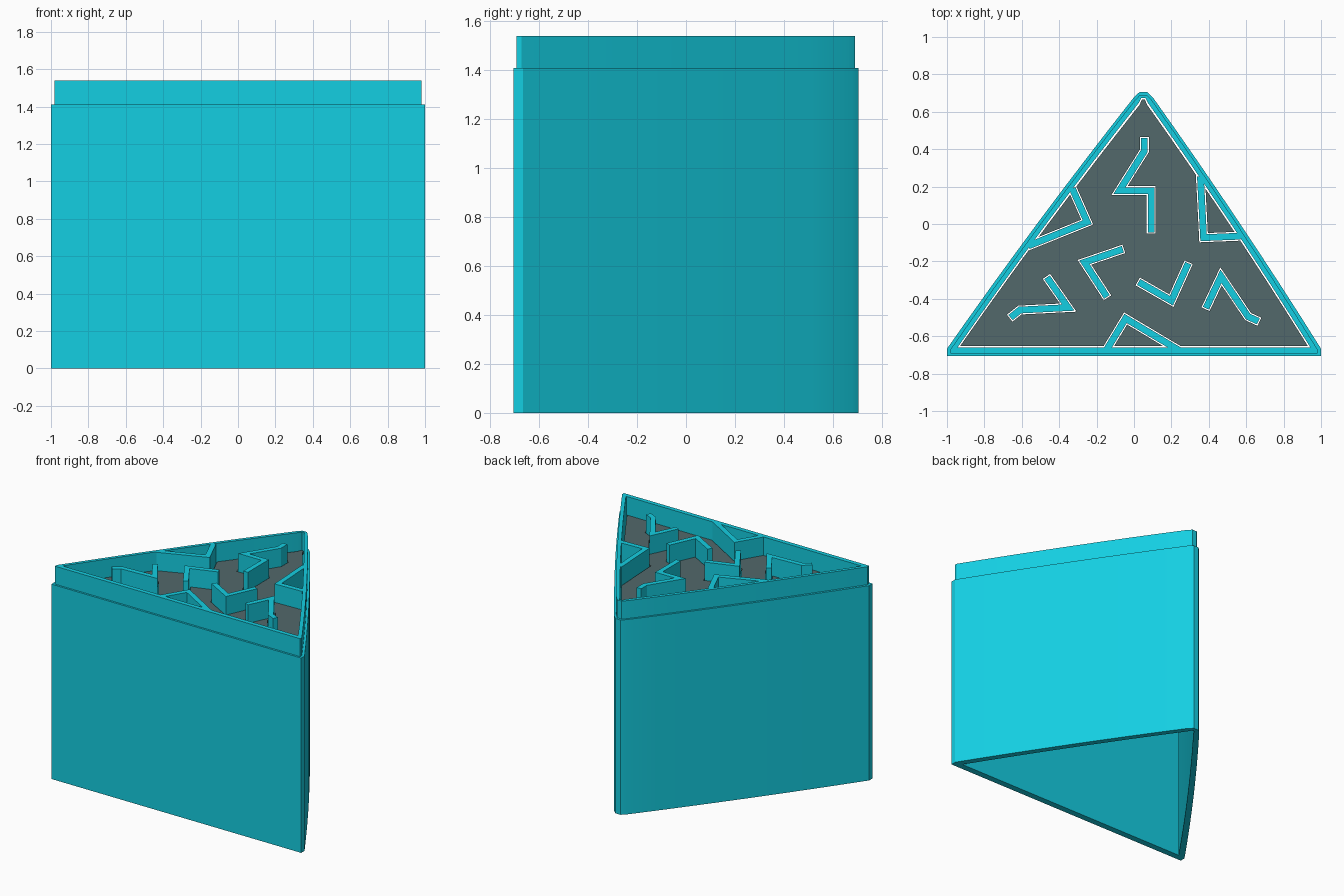
import bpy, bmesh, math
from mathutils import Vector

if "Cube" in bpy.data.objects:
    bpy.data.objects.remove(bpy.data.objects["Cube"])

LIP_Z, TOP_Z = 1.41, 1.54


def material(name, rgb):
    m = bpy.data.materials.new(name)
    m.diffuse_color = (*rgb, 1)
    m.use_nodes = True
    m.node_tree.nodes["Principled BSDF"].inputs["Base Color"].default_value = m.diffuse_color
    return m


CYAN = material("cyan", (0.007, 0.62, 0.76))
SLATE = material("slate", (0.085, 0.14, 0.145))


def make(name, bm, mat):
    bmesh.ops.recalc_face_normals(bm, faces=bm.faces)
    me = bpy.data.meshes.new(name)
    bm.to_mesh(me)
    bm.free()
    ob = bpy.data.objects.new(name, me)
    bpy.context.collection.objects.link(ob)
    me.materials.append(mat)
    return ob


def activate(ob):
    bpy.ops.object.select_all(action='DESELECT')
    ob.select_set(True)
    bpy.context.view_layer.objects.active = ob


def bulge(a, b, sag=0.012, n=8):
    """Points from a to b, bowed slightly outwards (right of travel)."""
    a, b = Vector(a), Vector(b)
    d = (b - a).normalized()
    out = Vector((d.y, -d.x))
    return [a.lerp(b, i / n) + out * sag * 4 * (i / n) * (1 - i / n) for i in range(n + 1)]


def profile(xc, yb, ys, w, ya):
    """Triangle with clipped base corners, bowed sides and a rounded tip."""
    cx, sh = 0.05, ya - 0.028
    return ([Vector((-xc, yb)), Vector((xc, yb))]
            + bulge((xc, ys), (cx + w, sh))
            + [Vector((cx + w * .4, ya)), Vector((cx - w * .4, ya))]
            + bulge((cx - w, sh), (-xc, ys)))


def prism(bm, pts, z0, z1):
    lo = [bm.verts.new((p.x, p.y, z0)) for p in pts]
    hi = [bm.verts.new((p.x, p.y, z1)) for p in pts]
    bm.faces.new(lo[::-1])
    bm.faces.new(hi)
    for i in range(len(pts)):
        j = (i + 1) % len(pts)
        bm.faces.new((lo[i], lo[j], hi[j], hi[i]))


def strip(path, half, extend=0.0):
    """Outline of a mitred wall of constant width along a path."""
    p = [Vector(q) for q in path]
    p[0] += (p[0] - p[1]).normalized() * extend
    p[-1] += (p[-1] - p[-2]).normalized() * extend
    dirs = [(b - a).normalized() for a, b in zip(p, p[1:])]
    left, right = [], []
    for i, q in enumerate(p):
        d0, d1 = dirs[max(i - 1, 0)], dirs[min(i, len(dirs) - 1)]
        n0, n1 = Vector((-d0.y, d0.x)), Vector((-d1.y, d1.x))
        m = (n0 + n1) / (1 + n0.dot(n1)) * half
        left.append(q + m)
        right.append(q - m)
    return right + left[::-1]


# Hollow body with stepped lip, open at top and bottom
outer = profile(1.0, -0.706, -0.667, 0.05, 0.706)
lip = profile(0.982, -0.692, -0.672, 0.045, 0.69)
inner = profile(0.94, -0.66, -0.655, 0.025, 0.675)
bm = bmesh.new()
rings = [[bm.verts.new((p.x, p.y, z)) for p in prof] for prof, z in (
    (outer, 0), (outer, LIP_Z), (lip, LIP_Z), (lip, TOP_Z), (inner, TOP_Z), (inner, 0))]
for a, b in zip(rings, rings[1:] + rings[:1]):
    for i in range(len(a)):
        j = (i + 1) % len(a)
        bm.faces.new((a[i], a[j], b[j], b[i]))
body = make("body_shell", bm, CYAN)
activate(body)
bpy.ops.object.shade_smooth_by_angle(angle=math.radians(15))

# Upright maze walls standing inside the lip
paths = {
    "hook_wall": [(.055, .46), (.055, .39), (-.078, .178), (.092, .178), (.092, -.045)],
    "left_pocket_wall": [(-.33, .19), (-.25, .01), (-.565, -.117)],
    "right_pocket_wall": [(.355, .255), (.372, -.073), (.57, -.065)],
    "front_pocket_wall": [(-.145, -.67), (-.045, -.505), (.24, -.675)],
    "left_bent_wall": [(-.465, -.285), (-.352, -.447), (-.61, -.46), (-.66, -.5)],
    "centre_wall": [(-.06, -.135), (-.265, -.205), (-.145, -.39)],
    "middle_wall": [(.025, -.31), (.2, -.41), (.29, -.21)],
    "right_bent_wall": [(.385, -.45), (.465, -.28), (.61, -.495), (.665, -.52)],
}
for name, path in paths.items():
    bm = bmesh.new()
    prism(bm, strip(path, 0.018), LIP_Z - 0.02, TOP_Z)
    make(name, bm, CYAN)

# Slate floor panel with a narrow clearance around each wall
bm = bmesh.new()
prism(bm, profile(0.928, -0.653, -0.65, 0.02, 0.665), LIP_Z - 0.02, LIP_Z)
floor = make("floor_panel", bm, SLATE)
for path in paths.values():
    bm = bmesh.new()
    prism(bm, strip(path, 0.024, 0.006), LIP_Z - 0.1, LIP_Z + 0.1)
    cutter = make("floor_cutter", bm, SLATE)
    cutter.hide_render = True
    mod = floor.modifiers.new("slot", 'BOOLEAN')
    mod.operation, mod.solver, mod.object = 'DIFFERENCE', 'EXACT', cutter
    activate(floor)
    bpy.ops.object.modifier_apply(modifier=mod.name)
    bpy.data.objects.remove(cutter)
